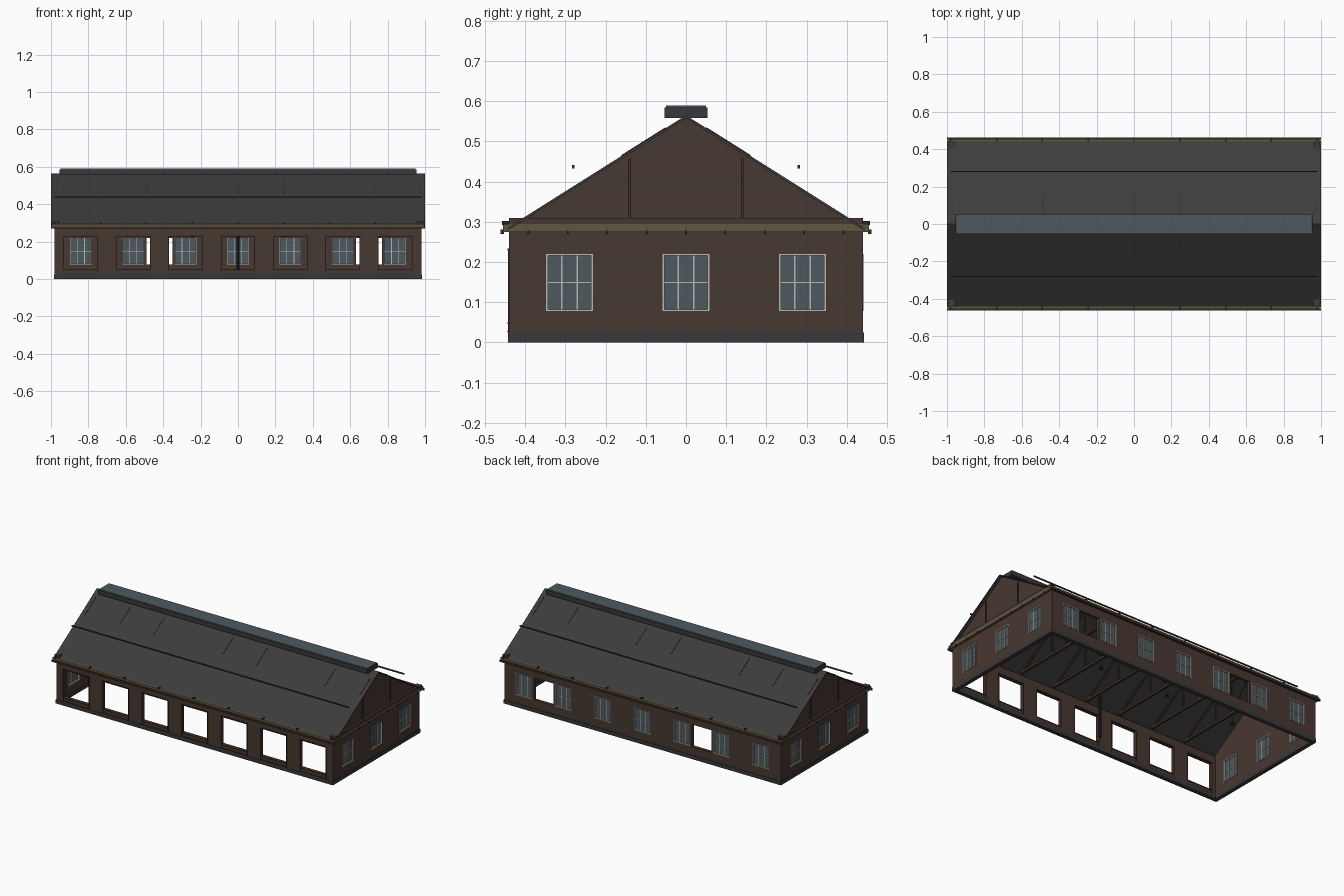
import bpy, bmesh, math
from mathutils import Matrix, Vector

if "Cube" in bpy.data.objects:
    bpy.data.objects.remove(bpy.data.objects["Cube"], do_unlink=True)


def material(name, r, g, b):
    m = bpy.data.materials.new(name)
    m.use_nodes = True
    m.diffuse_color = (r, g, b, 1)
    m.node_tree.nodes["Principled BSDF"].inputs["Base Color"].default_value = (r, g, b, 1)
    return m


BROWN = material("brown wall", .064, .040, .031)
WOOD = material("dark timber", .046, .028, .021)
ROOF = material("roof grey", .045, .045, .045)
GLASS = material("blue grey glass", .075, .100, .112)
OLIVE = material("olive trim", .115, .096, .055)
WHITE = material("pale frame", .50, .48, .42)
PLINTH = material("plinth grey", .040, .040, .043)
IRON = material("black iron", .018, .018, .020)


class Part:
    """Collects boxes and bars into one object."""

    def __init__(self, name, mat):
        self.name, self.mat, self.bm = name, mat, bmesh.new()

    def box(self, x0, x1, y0, y1, z0, z1):
        m = Matrix.Translation(((x0 + x1) / 2, (y0 + y1) / 2, (z0 + z1) / 2))
        m = m @ Matrix.Diagonal((x1 - x0, y1 - y0, z1 - z0, 1))
        bmesh.ops.create_cube(self.bm, size=1, matrix=m)

    def bar(self, a, b, w):
        a, b = Vector(a), Vector(b)
        m = Matrix.Translation((a + b) / 2) @ (b - a).to_track_quat('Z', 'Y').to_matrix().to_4x4()
        bmesh.ops.create_cube(self.bm, size=1, matrix=m @ Matrix.Diagonal((w, w, (b - a).length, 1)))

    def cone(self, x, y, z, r1, r2, h, sides=8):
        bmesh.ops.create_cone(self.bm, cap_ends=True, segments=sides, radius1=r1, radius2=r2,
                              depth=h, matrix=Matrix.Translation((x, y, z + h / 2)))

    def prism(self, profile, x0, x1):
        vs = [[self.bm.verts.new((x, y, z)) for y, z in profile] for x in (x0, x1)]
        n = len(profile)
        for i in range(n):
            j = (i + 1) % n
            self.bm.faces.new((vs[0][i], vs[0][j], vs[1][j], vs[1][i]))
        self.bm.faces.new(vs[0])
        self.bm.faces.new(vs[1])

    def done(self):
        bmesh.ops.recalc_face_normals(self.bm, faces=self.bm.faces)
        me = bpy.data.meshes.new(self.name)
        self.bm.to_mesh(me)
        self.bm.free()
        me.materials.append(self.mat)
        ob = bpy.data.objects.new(self.name, me)
        bpy.context.collection.objects.link(ob)


LX, LY, TOP, T = .98, .44, .28, .02
RIDGE, SLOPE = .565, .63
BAYS = [i * .28 for i in range(-3, 4)]
END_BAYS = [-.29, 0, .29]


def roof_z(y):
    return RIDGE - SLOPE * abs(y)


def along(part, axis, u0, u1, v0, v1, z0, z1):
    """Box running along x or y; v is the depth across the wall."""
    v0, v1 = min(v0, v1), max(v0, v1)
    if axis == 'x':
        part.box(u0, u1, v0, v1, z0, z1)
    else:
        part.box(v0, v1, u0, u1, z0, z1)


def wall(name, axis, pos, half, holes, z0, z1):
    """Slab wall pierced by a row of equal-height openings."""
    p = Part(name, BROWN)
    inner = pos - math.copysign(T, pos)
    along(p, axis, -half, half, inner, pos, 0, z0)
    along(p, axis, -half, half, inner, pos, z1, TOP)
    edges = [-half] + [e for h in sorted(holes) for e in h] + [half]
    for a, b in zip(edges[::2], edges[1::2]):
        along(p, axis, a, b, inner, pos, z0, z1)
    p.done()


def window(glass, frame, axis, pos, c, w=.116, z0=.078, z1=.22):
    """Glass pane with a thin frame and three by two panes."""
    s = math.copysign(1, pos)
    a, b, f = c - w / 2, c + w / 2, .004
    along(glass, axis, a, b, pos - s * .012, pos - s * .006, z0, z1)
    d0, d1 = pos - s * .022, pos + s * .002
    for u in (a, b - f):
        along(frame, axis, u, u + f, d0, d1, z0, z1)
    for z in (z0, z1 - f):
        along(frame, axis, a, b, d0, d1, z, z + f)
    d0, d1, t = pos - s * .015, pos - s * .003, .0015
    for k in (1, 2):
        u = a + w * k / 3
        along(frame, axis, u - t, u + t, d0, d1, z0, z1)
    zm = (z0 + z1) / 2
    along(frame, axis, a, b, d0, d1, zm - t, zm + t)


# Walls
span = lambda c, h: (c - h, c + h)
wall("front_wall", 'x', -LY, LX, [span(c, .092) for c in BAYS], .05, .228)
back_holes = [span(c, .058) for c in BAYS] + [span(-.42, .07), span(.70, .07)]
wall("back_wall", 'x', LY, LX, back_holes, .078, .22)
for side, s in (("left", 1), ("right", -1)):
    wall(side + "_end_wall", 'y', s * LX, LY - T, [span(c, .058) for c in END_BAYS], .078, .22)

# Windows on the back and both ends
glass, frame = Part("window_glass", GLASS), Part("window_frames", WHITE)
for c in BAYS:
    window(glass, frame, 'x', LY, c)
for s in (-1, 1):
    for c in END_BAYS:
        window(glass, frame, 'y', s * LX, c)
glass.done()
frame.done()

# Timber surrounds of the front openings
p = Part("front_opening_trim", WOOD)
for c in BAYS:
    for u in (c - .094, c + .089):
        p.box(u, u + .005, -LY - .003, -LY + T + .002, .028, .23)
    for z in (.024, .046, .228):
        p.box(c - .094, c + .094, -LY - .004, -LY + T + .002, z, z + .005)
p.done()

# Plinth around the foot
p = Part("plinth", PLINTH)
for s in (-1, 1):
    along(p, 'x', -LX - .003, LX + .003, s * (LY - T - .002), s * (LY + .003), 0, .024)
    along(p, 'y', -LY, LY, s * (LX - T - .002), s * (LX + .003), 0, .024)
p.done()

# Gables
for side, s in (("left", 1), ("right", -1)):
    p = Part(side + "_gable", BROWN)
    x0, x1 = sorted((s * (LX - T), s * LX))
    p.prism([(-LY, TOP), (LY, TOP), (LY, roof_z(LY) - .003), (0, RIDGE - .004),
             (-LY, roof_z(LY) - .003)], x0, x1)
    x0, x1 = sorted((s * (LX - T), s * (LX + .014)))
    p.box(x0, x1, -LY, LY, .294, .31)
    p.done()

# Two thin roof slopes
for side, s in (("front", -1), ("back", 1)):
    p = Part(side + "_roof", ROOF)
    e = s * .445
    p.prism([(0, RIDGE), (e, roof_z(e)), (e, roof_z(e) - .007), (0, RIDGE - .007)], -1, 1)
    p.done()

# Cornice all round, gutters and brackets
p, gutter, hooks = Part("cornice", OLIVE), Part("gutters", WOOD), Part("brackets", IRON)
for s in (-1, 1):
    along(p, 'x', -.998, .998, s * LY, s * .455, .275, .295)
    along(p, 'y', -.455, .455, s * (LX - .002), s * .996, .275, .295)
    along(gutter, 'x', -1, 1, s * .453, s * .462, .270, .281)
    for i in range(9):
        x = (i - 4) * .245
        along(hooks, 'x', x - .004, x + .004, s * .438, s * .458, .292, .302)
        y = (i - 4) * .098
        along(hooks, 'y', y - .002, y + .002, s * .994, s * .999, .270, .28)
for part in (p, gutter, hooks):
    part.done()

# Ridge skylight
p = Part("ridge_skylight_base", PLINTH)
p.box(-.955, .955, -.053, .053, .558, .585)
p.done()
p = Part("ridge_skylight_glass", GLASS)
p.box(-.95, .95, -.05, .05, .584, .59)
p.done()

# Long rails above the slopes
p = Part("roof_rails", WOOD)
for s in (-1, 1):
    p.box(-.98, .98, s * .281 - .003, s * .281 + .003, .433, .441)
p.done()

# Roof trusses, with upper battens showing through the slopes
p = Part("roof_trusses", WOOD)
for i in range(9):
    x = (i - 4) * .243
    p.box(x - .007, x + .007, -LY + T, LY - T, .285, .3)
    p.bar((x, 0, .3), (x, 0, RIDGE - .02), .01)
    for s in (-1, 1):
        p.bar((x, s * .41, roof_z(.41) - .012), (x, 0, RIDGE - .012), .012)
        p.bar((x, s * .14, .3), (x, s * .14, roof_z(.14) - .01), .01)
        p.bar((x, s * .01, .3), (x, s * .14, roof_z(.14) - .012), .008)
        if i not in (3, 6):
            p.bar((x, s * .05, roof_z(.05)), (x, s * .16, roof_z(.16)), .004)
p.done()

# Narrow posts on the gable faces
p = Part("gable_posts", WOOD)
for s in (-1, 1):
    for y in (-.14, .14):
        along(p, 'y', y - .003, y + .003, s * LX, s * (LX + .006), .31, .457)
p.done()

# Inner column and hanging lamps
p = Part("inner_column", IRON)
p.cone(0, -.3, 0, .009, .009, .29)
p.done()
p = Part("hanging_lamps", IRON)
for x in (-.73, -.245, .245, .73):
    p.cone(x, 0, .225, .014, .003, .016)
    p.cone(x, 0, .24, .0015, .0015, .05)
p.done()
